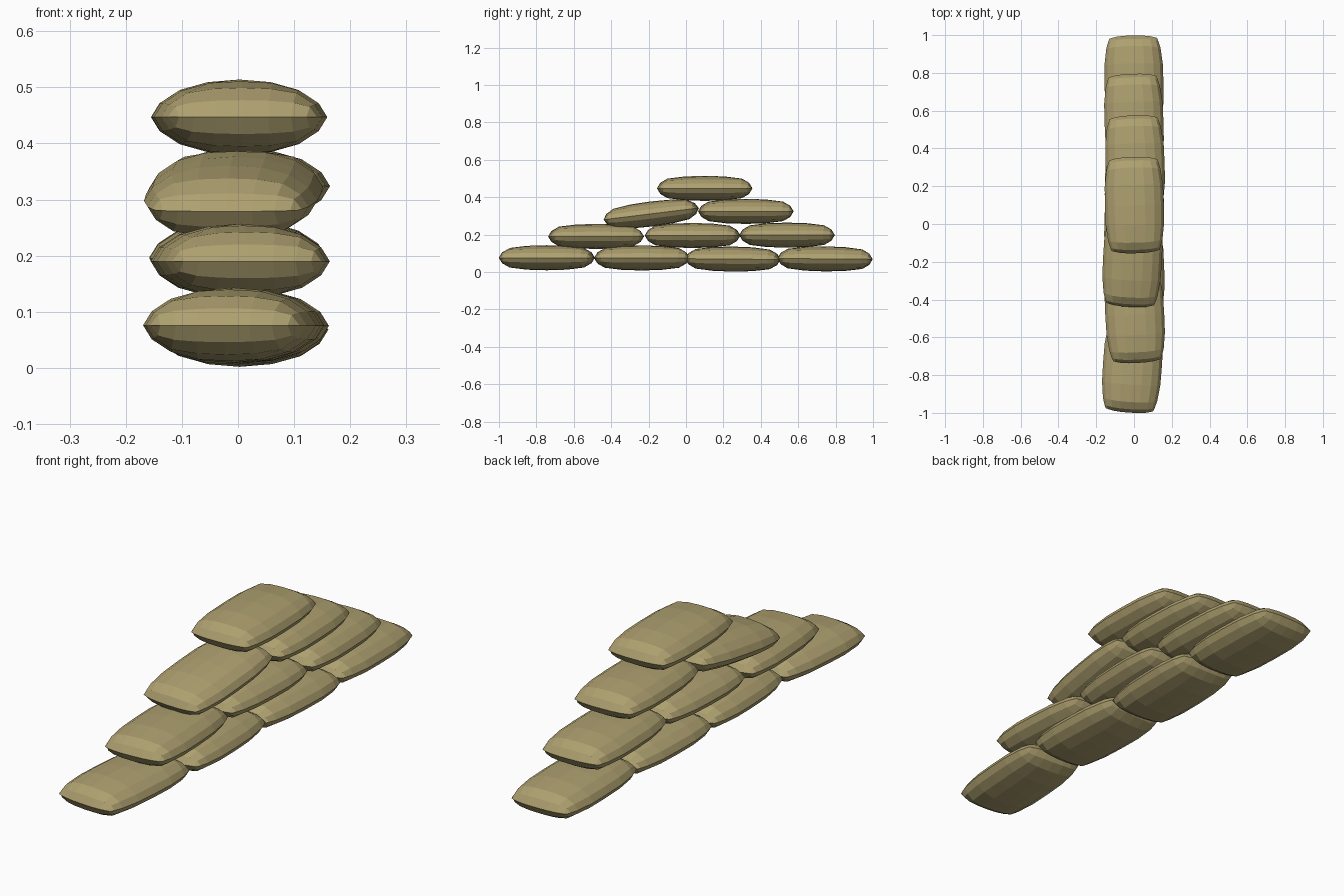
import bpy
from math import radians

if "Cube" in bpy.data.objects:
    bpy.data.objects.remove(bpy.data.objects["Cube"])

mat = bpy.data.materials.new("burlap")
mat.diffuse_color = (0.42, 0.35, 0.16, 1)
mat.use_nodes = True
mat.node_tree.nodes["Principled BSDF"].inputs["Base Color"].default_value = mat.diffuse_color

HALF_X, HALF_Y, HALF_Z = 0.156, 0.255, 0.067
# cross-section of a bag: (fraction of half-width, fraction of half-height)
ACROSS = [(1, 0), (0.9, 0.38), (0.68, 0.72), (0.36, 0.93), (0, 1)]
ALONG = [(1, 0), (0.93, 0.45), (0.78, 0.78), (0.42, 0.95), (0, 1)]


def mirrored(profile):
    return [(-a, h) for a, h in profile] + [(a, h) for a, h in profile[-2::-1]]


def pillow_mesh():
    """Flat-faced pillow: top and bottom grids sharing a seam."""
    cols, rows = mirrored(ACROSS), mirrored(ALONG)
    n, m = len(cols), len(rows)
    verts, faces, index = [], [], {}
    for side in (1, -1):
        for j, (t, ht) in enumerate(rows):
            for i, (s, hs) in enumerate(cols):
                seam = i in (0, n - 1) or j in (0, m - 1)
                if seam and side == -1:
                    index[side, i, j] = index[1, i, j]
                    continue
                h = 0.5 * hs * ht + 0.5 * min(hs, ht)
                x = HALF_X * s * (1 - 0.19 * abs(t) ** 3.5)
                y = HALF_Y * t * (1 - 0.06 * abs(s) ** 3)
                index[side, i, j] = len(verts)
                verts.append((x, y, side * HALF_Z * h))
        for j in range(m - 1):
            for i in range(n - 1):
                f = [index[side, a, b] for a, b in
                     ((i, j), (i + 1, j), (i + 1, j + 1), (i, j + 1))]
                faces.append(f if side == 1 else f[::-1])
    mesh = bpy.data.meshes.new("sandbag")
    mesh.from_pydata(verts, [], faces)
    mesh.materials.append(mat)
    return mesh


# bags per course: x, y, z, pitch, yaw (degrees)
BAGS = [
    # bottom course
    (-0.008, -0.744, 0.076, 0, -4), (0.004, -0.236, 0.075, 0, 2),
    (0.003, 0.250, 0.069, -0.5, -2), (0.000, 0.743, 0.070, -0.5, 1),
    # second course
    (0.004, -0.481, 0.190, 0, 3), (0.000, 0.035, 0.195, 0, -2),
    (0.000, 0.540, 0.197, 0, 2),
    # third course, one bag slumped
    (-0.008, -0.186, 0.310, 7, -3), (0.006, 0.320, 0.324, 0, 2),
    # top bag
    (0.002, 0.100, 0.447, 0, 1.5),
]
mesh = pillow_mesh()
for k, (x, y, z, pitch, yaw) in enumerate(BAGS, 1):
    bag = bpy.data.objects.new(f"sandbag_{k}", mesh)
    bag.location = (x, y, z)
    bag.rotation_euler = (radians(pitch), 0, radians(yaw))
    bpy.context.collection.objects.link(bag)
